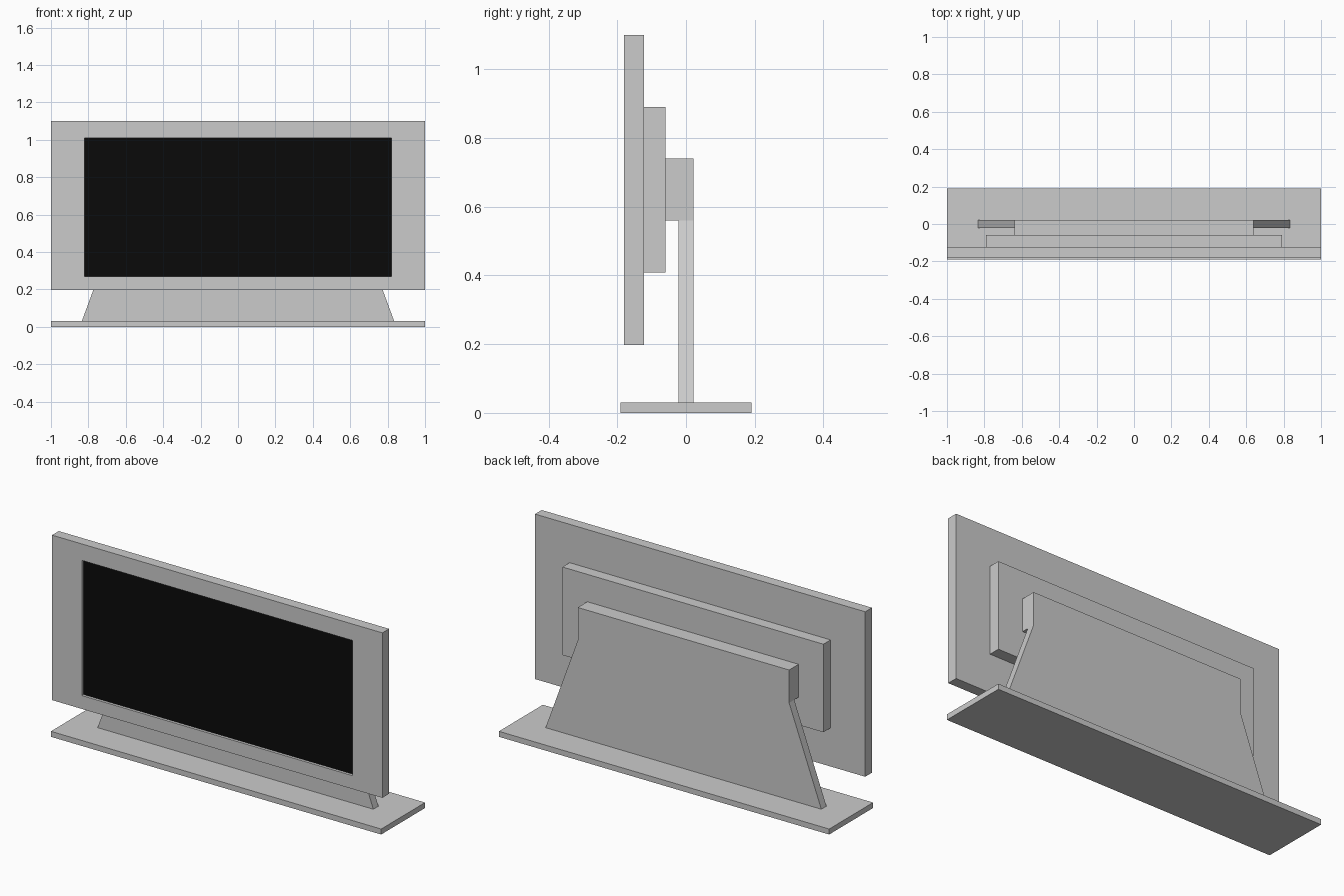
import bpy
import bmesh

if "Cube" in bpy.data.objects:
    bpy.data.objects.remove(bpy.data.objects["Cube"])


def finish(name, bm):
    bmesh.ops.recalc_face_normals(bm, faces=bm.faces)
    mesh = bpy.data.meshes.new(name)
    bm.to_mesh(mesh)
    bm.free()
    obj = bpy.data.objects.new(name, mesh)
    bpy.context.collection.objects.link(obj)
    return obj


def box_bm(x, y, z):
    """Box symmetric in x (half width x), spanning the y and z ranges."""
    bm = bmesh.new()
    bmesh.ops.create_cube(bm, size=2)
    for v in bm.verts:
        v.co = (x * v.co.x, y[v.co.y > 0], z[v.co.z > 0])
    return bm


def box(name, x, y, z):
    return finish(name, box_bm(x, y, z))


# Foot plate
box("base_plate", 1.0, (-0.19, 0.19), (0, 0.03))

# Tapered stand, wider at the foot
bm = box_bm(0.835, (-0.022, 0.022), (0.03, 0.56))
for v in bm.verts:
    if v.co.z > 0.3:
        v.co.x *= 0.64 / 0.835
finish("stand_leg", bm)

# Mount block joining stand and rear housing
box("mount_block", 0.64, (-0.06, 0.022), (0.56, 0.74))
box("rear_housing", 0.79, (-0.122, -0.06), (0.408, 0.89))

# Display casing with a recessed opening in the front
FRONT, SCREEN, FLOOR = -0.18, -0.165, -0.155
W, Z = 0.82, (0.27, 1.01)
bm = box_bm(1.0, (FRONT, -0.122), (0.197, 1.1))
front = min(bm.faces, key=lambda f: f.calc_center_median().y)
bmesh.ops.inset_region(bm, faces=[front], thickness=0.08)
for v in front.verts:
    v.co = (W if v.co.x > 0 else -W, FRONT, Z[v.co.z > 0.65])
floor = bmesh.ops.extrude_discrete_faces(bm, faces=[front])["faces"][0]
for v in floor.verts:
    v.co.y = FLOOR
finish("display_casing", bm)

# Black screen seated in the opening
screen = box("screen", W, (SCREEN, FLOOR), Z)
black = bpy.data.materials.new("screen_black")
black.diffuse_color = (0.003, 0.003, 0.003, 1)
black.use_nodes = True
black.node_tree.nodes["Principled BSDF"].inputs["Base Color"].default_value = black.diffuse_color
screen.data.materials.append(black)
